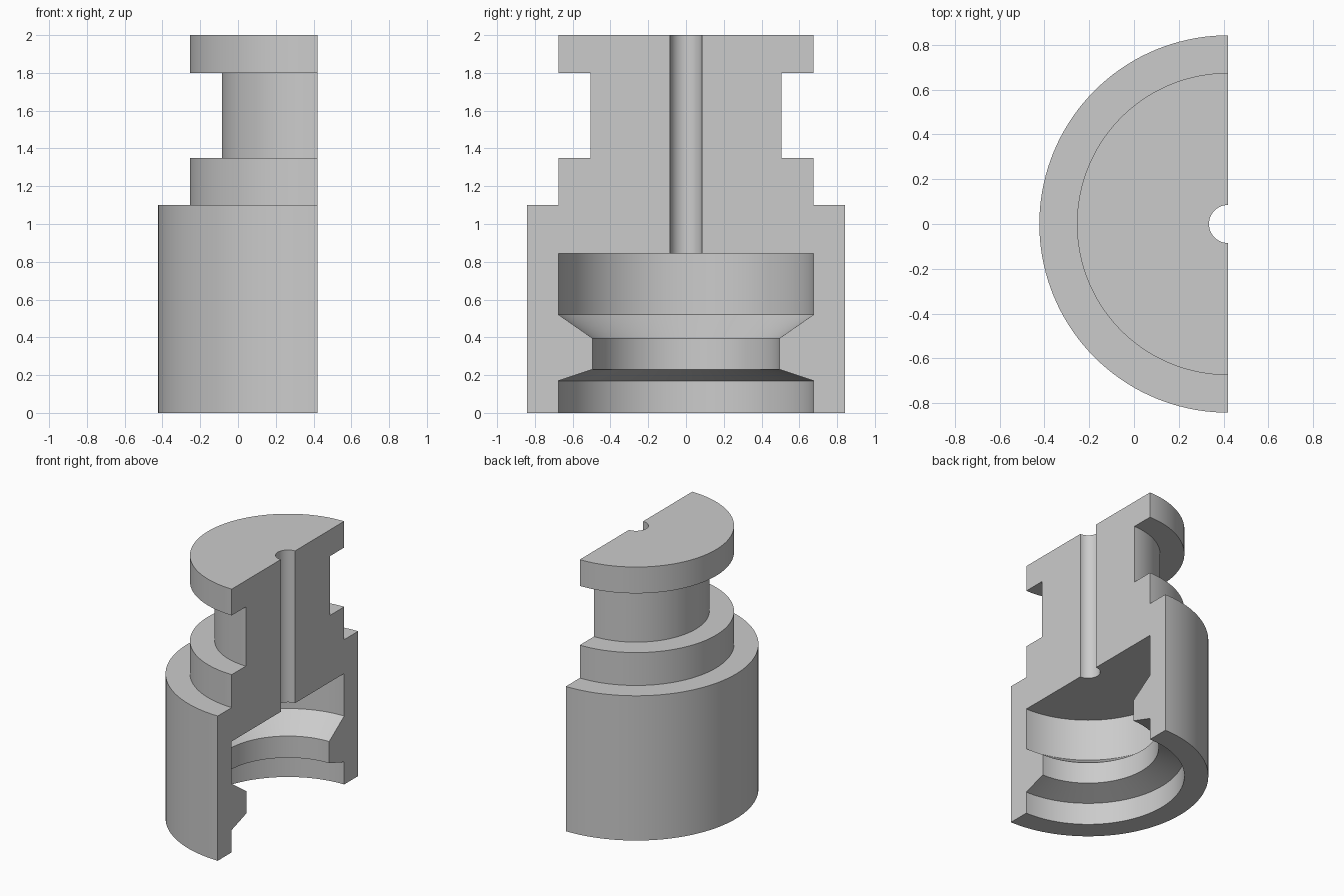
import bpy, bmesh, math

cube = bpy.data.objects.get("Cube")
if cube:
    bpy.data.objects.remove(cube, do_unlink=True)

CUT_X = 0.42      # plane of the section cut
SEGMENTS = 72     # steps around the half turn

# Plain grey material
grey = bpy.data.materials.new("plain_grey")
grey.use_nodes = True
colour = (0.6, 0.6, 0.6, 1)
grey.diffuse_color = colour
grey.node_tree.nodes["Principled BSDF"].inputs["Base Color"].default_value = colour

# Closed wall section as (radius, height)
outside = [(0.085, 2.0), (0.675, 2.0), (0.675, 1.8), (0.505, 1.8), (0.505, 1.35),
           (0.675, 1.35), (0.675, 1.1), (0.843, 1.1), (0.843, 0.0)]
inside = [(0.675, 0.0), (0.675, 0.17), (0.495, 0.23), (0.495, 0.395),
          (0.675, 0.52), (0.675, 0.843), (0.085, 0.843)]
section = outside + inside

# Sweep the section through half a turn on the -x side
bm = bmesh.new()
rings = []
for i in range(SEGMENTS + 1):
    a = math.pi * (0.5 + i / SEGMENTS)
    rings.append([bm.verts.new((CUT_X + r * math.cos(a), r * math.sin(a), z))
                  for r, z in section])
n = len(section)
for r0, r1 in zip(rings, rings[1:]):
    for j in range(n):
        k = (j + 1) % n
        bm.faces.new((r0[j], r0[k], r1[k], r1[j]))

# Flat section faces
bm.faces.new(rings[0])
bm.faces.new(rings[-1][::-1])
bmesh.ops.recalc_face_normals(bm, faces=bm.faces)

mesh = bpy.data.meshes.new("half_stepped_cap")
bm.to_mesh(mesh)
bm.free()
mesh.materials.append(grey)
cap = bpy.data.objects.new("half_stepped_cap", mesh)
bpy.context.collection.objects.link(cap)

# Smooth round walls, sharp steps
bpy.ops.object.select_all(action='DESELECT')
cap.select_set(True)
bpy.context.view_layer.objects.active = cap
bpy.ops.object.shade_smooth_by_angle(angle=math.radians(18))
